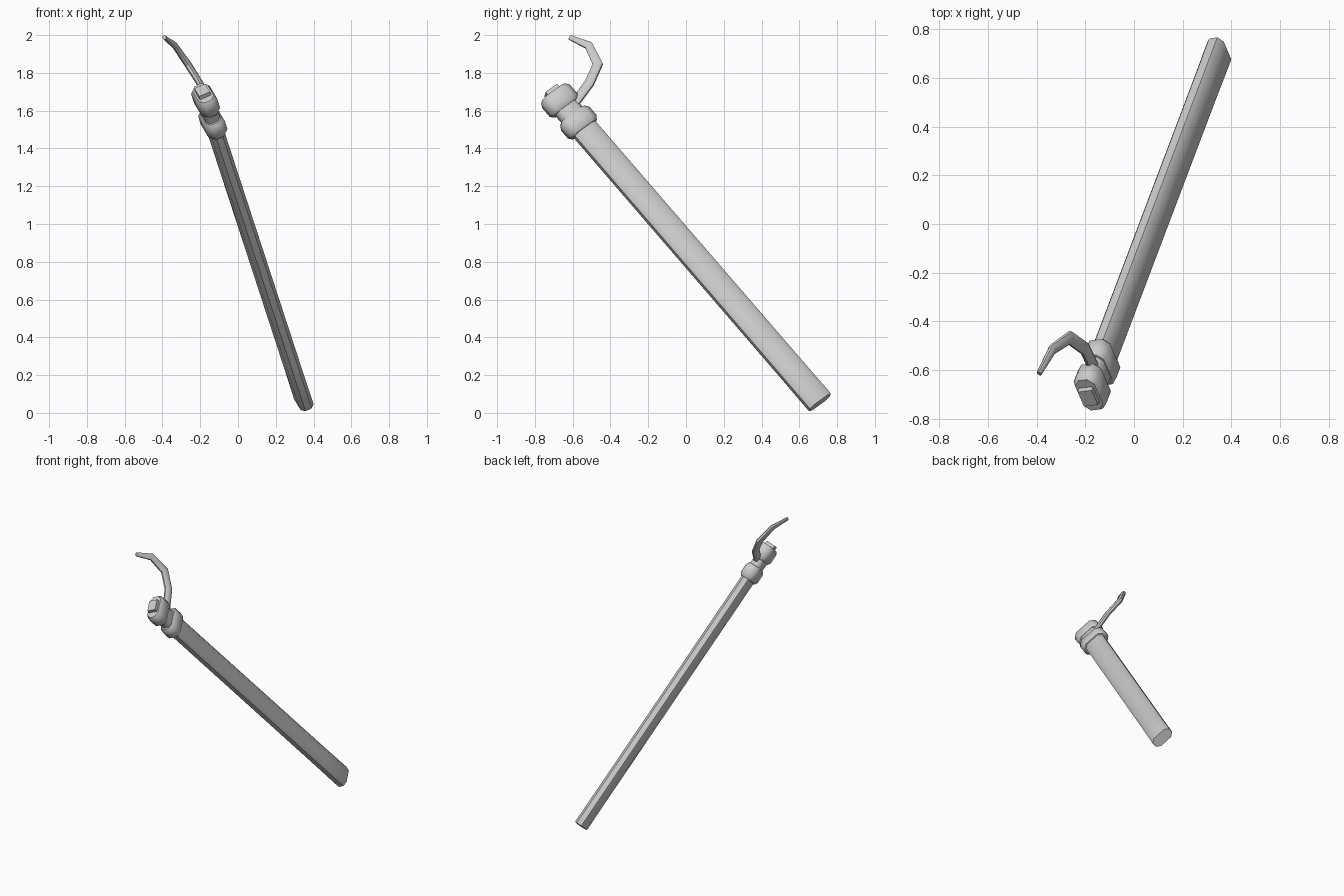
import bpy, math
from mathutils import Vector

if "Cube" in bpy.data.objects:
    bpy.data.objects.remove(bpy.data.objects["Cube"])

# Long axis, wide direction and thin direction of the leaning body
BASE = Vector((0.35, 0.71, 0.055))
AXIS = Vector((-0.24, -0.634, 0.735)).normalized()
WIDE = Vector((-0.33, 0.765, 0.553))
WIDE = (WIDE - AXIS * WIDE.dot(AXIS)).normalized()
THIN = WIDE.cross(AXIS).normalized()


def skin(name, rings, angle=40):
    """Join equal rings of points into a capped tube."""
    n = len(rings[0])
    verts = [p for ring in rings for p in ring]
    faces = [(i * n + j, i * n + (j + 1) % n, (i + 1) * n + (j + 1) % n, (i + 1) * n + j)
             for i in range(len(rings) - 1) for j in range(n)]
    faces += [tuple(reversed(range(n))), tuple(range(len(verts) - n, len(verts)))]
    mesh = bpy.data.meshes.new(name)
    mesh.from_pydata(verts, [], faces)
    ob = bpy.data.objects.new(name, mesh)
    bpy.context.collection.objects.link(ob)
    bpy.ops.object.select_all(action='DESELECT')
    ob.select_set(True)
    bpy.context.view_layer.objects.active = ob
    bpy.ops.object.mode_set(mode='EDIT')
    bpy.ops.mesh.select_all(action='SELECT')
    bpy.ops.mesh.normals_make_consistent(inside=False)
    bpy.ops.object.mode_set(mode='OBJECT')
    bpy.ops.object.shade_smooth_by_angle(angle=math.radians(angle))
    return ob


def octagon(s, a, b):
    """Chamfered rectangle across the axis at distance s."""
    c, d = a * 0.64, b * 0.47
    pts = [(a, d), (c, b), (-c, b), (-a, d), (-a, -d), (-c, -b), (c, -b), (a, -d)]
    return [BASE + AXIS * s + WIDE * u + THIN * v for u, v in pts]


def section(name, profile):
    return skin(name, [octagon(*p) for p in profile], 50)


# Body and fittings along the axis: (distance, half width, half thickness)
section("shaft", [(0, 0.071, 0.037), (0.01, 0.073, 0.039), (0.25, 0.072, 0.038), (2.0, 0.071, 0.038)])
section("collar", [(1.965, 0.08, 0.045), (1.985, 0.095, 0.055),
                   (2.045, 0.095, 0.055), (2.068, 0.08, 0.043)])
section("neck", [(2.05, 0.068, 0.04), (2.15, 0.068, 0.04)])
section("end_cap", [(2.12, 0.078, 0.042), (2.14, 0.093, 0.054),
                    (2.205, 0.093, 0.054), (2.228, 0.08, 0.043)])

# Small raised block on the end cap
block = []
for s, k in ((2.21, 1), (2.25, 0.92)):
    block.append([BASE + AXIS * s + WIDE * u * k * 0.042 + THIN * v * k * 0.034
                  for u, v in ((1, 1), (-1, 1), (-1, -1), (1, -1))])
skin("end_block", block, 30)

# Curved hook rising from the neck
path = [Vector(p) for p in ((-0.165, -0.59, 1.64), (-0.202, -0.512, 1.745),
                            (-0.265, -0.467, 1.845), (-0.335, -0.515, 1.945),
                            (-0.39, -0.615, 1.988))]
normal = (path[2] - path[0]).cross(path[4] - path[0]).normalized()
widths = [0.026, 0.026, 0.027, 0.023, 0.013]
thick = [0.016, 0.016, 0.017, 0.014, 0.009]
rings = []
for i, p in enumerate(path):
    tan = (path[min(i + 1, 4)] - path[max(i - 1, 0)]).normalized()
    side = normal.cross(tan).normalized()
    rings.append([p + side * u * widths[i] + normal * v * thick[i]
                  for u, v in ((1, .4), (.5, 1), (-.5, 1), (-1, .4), (-1, -.4), (-.5, -1), (.5, -1), (1, -.4))])
skin("hook", rings, 40)
